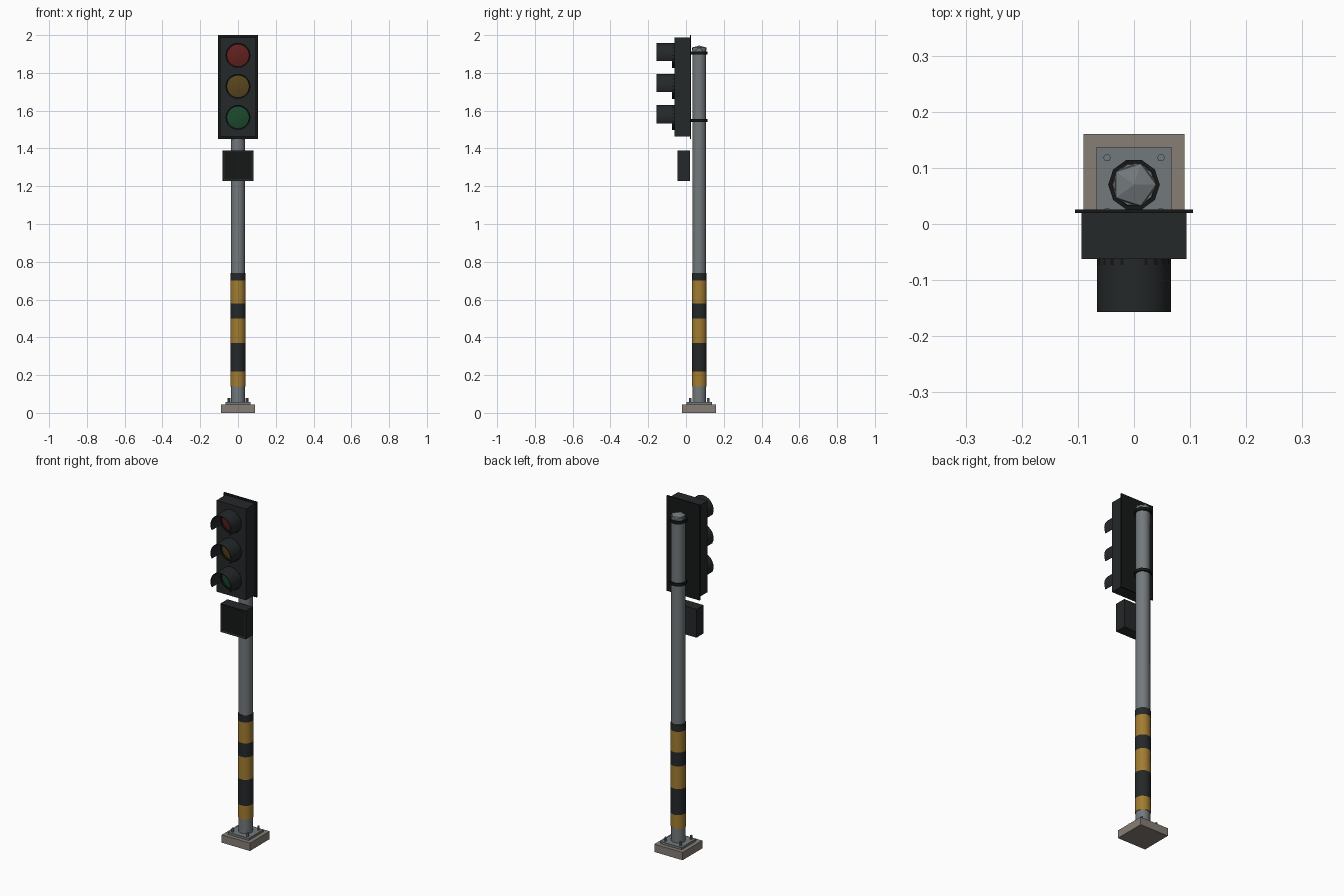
import bpy, bmesh
from math import pi, sin, cos, radians

if "Cube" in bpy.data.objects:
    bpy.data.objects.remove(bpy.data.objects["Cube"])

def mat(name, r, g, b):
    m = bpy.data.materials.new(name)
    m.diffuse_color = (r, g, b, 1)
    m.use_nodes = True
    m.node_tree.nodes["Principled BSDF"].inputs["Base Color"].default_value = m.diffuse_color
    return m

DARK = mat("dark_paint", 0.018, 0.021, 0.022)
BLACK = mat("black_panel", 0.008, 0.009, 0.009)
STEEL = mat("steel", 0.17, 0.19, 0.20)
STONE = mat("concrete", 0.24, 0.21, 0.18)
YELLOW = mat("yellow_stripe", 0.36, 0.20, 0.03)
RED_L = mat("red_glass", 0.12, 0.015, 0.013)
AMB_L = mat("amber_glass", 0.10, 0.06, 0.012)
GRN_L = mat("green_glass", 0.012, 0.065, 0.025)
PY = 0.07  # pole axis

def finish(name, bm, m, smooth=None):
    bmesh.ops.recalc_face_normals(bm, faces=bm.faces)
    me = bpy.data.meshes.new(name)
    bm.to_mesh(me)
    bm.free()
    ob = bpy.data.objects.new(name, me)
    bpy.context.collection.objects.link(ob)
    me.materials.append(m)
    if smooth:
        bpy.context.view_layer.objects.active = ob
        bpy.ops.object.select_all(action='DESELECT')
        ob.select_set(True)
        bpy.ops.object.shade_smooth_by_angle(angle=radians(smooth))
    return ob

def box(name, x, y, z, m, recess=0):
    """Box from (min, max) pairs, optionally with a recessed front."""
    bm = bmesh.new()
    bmesh.ops.create_cube(bm, size=1)
    for v in bm.verts:
        v.co = [lo + (c + 0.5) * (hi - lo) for c, (lo, hi) in zip(v.co, (x, y, z))]
    bm.normal_update()
    if recess:
        front = [f for f in bm.faces if f.normal.y < -0.9]
        bmesh.ops.inset_region(bm, faces=front, thickness=0.009)
        bmesh.ops.translate(bm, vec=(0, recess, 0), verts=front[0].verts)
    return finish(name, bm, m)

def tube(name, r, z0, z1, m, sides=10, x=0, y=PY, smooth=40):
    """Vertical capped cylinder."""
    bm = bmesh.new()
    loops = [[bm.verts.new((x + r * cos(2 * pi * i / sides), y + r * sin(2 * pi * i / sides), z))
              for i in range(sides)] for z in (z0, z1)]
    for i in range(sides):
        j = (i + 1) % sides
        bm.faces.new((loops[0][i], loops[0][j], loops[1][j], loops[1][i]))
    bm.faces.new(loops[0][::-1])
    bm.faces.new(loops[1])
    return finish(name, bm, m, smooth)

def arc_shell(name, cz, ro, ri, y0, y1, a0, a1, n, m):
    """Ring or partial ring extruded along y."""
    bm = bmesh.new()
    full = abs(a1 - a0) >= 360
    rows = []
    for i in range(n if full else n + 1):
        a = radians(a0 + (a1 - a0) * i / n)
        rows.append([bm.verts.new((r * cos(a), y, cz + r * sin(a)))
                     for r, y in ((ro, y0), (ro, y1), (ri, y1), (ri, y0))])
    for i in range(n):
        a, b = rows[i], rows[(i + 1) % len(rows)]
        for k in range(4):
            q = (k + 1) % 4
            bm.faces.new((a[k], a[q], b[q], b[k]))
    if not full:
        bm.faces.new(rows[0])
        bm.faces.new(rows[-1])
    return finish(name, bm, m, 40)

def lens(name, cz, r, m, n=20):
    """Shallow domed disc facing -y."""
    bm = bmesh.new()
    rings = [[bm.verts.new((k * r * cos(2 * pi * i / n), y, cz + k * r * sin(2 * pi * i / n)))
              for i in range(n)] for k, y in ((1, -0.064), (0.6, -0.070))]
    tip = bm.verts.new((0, -0.073, cz))
    for i in range(n):
        j = (i + 1) % n
        bm.faces.new((rings[0][i], rings[0][j], rings[1][j], rings[1][i]))
        bm.faces.new((rings[1][i], rings[1][j], tip))
    return finish(name, bm, m, 60)

# Footing, base plate and anchor bolts
box("footing", (-0.09, 0.09), (-0.02, 0.16), (0, 0.045), STONE)
box("base_plate", (-0.067, 0.067), (PY - 0.067, PY + 0.067), (0.045, 0.058), STEEL)
for i, (sx, sy) in enumerate(((-1, -1), (1, -1), (1, 1), (-1, 1))):
    tube(f"anchor_bolt_{i}", 0.007, 0.055, 0.08, STEEL, 6, sx * 0.048, PY + sy * 0.048, 20)

# Pole and faceted cap
tube("pole", 0.038, 0.055, 1.93, STEEL)
bm = bmesh.new()
bmesh.ops.create_icosphere(bm, subdivisions=1, radius=0.044)
for v in bm.verts:
    v.co = (v.co.x, v.co.y + PY, v.co.z * 0.42 + 1.926)
finish("pole_cap", bm, STEEL)

# Striped warning sleeve
levels = (0.14, 0.22, 0.37, 0.50, 0.58, 0.70, 0.74)
for i, (a, b) in enumerate(zip(levels, levels[1:])):
    tube(f"sleeve_band_{i}", 0.041, a, b, DARK if i % 2 else YELLOW)

# Clamps and brackets holding the signal head
for name, z in (("lower", 1.548), ("upper", 1.906)):
    tube(name + "_clamp", 0.046, z - 0.008, z + 0.008, BLACK)
    box(name + "_bracket", (-0.015, 0.015), (0.02, 0.045), (z - 0.008, z + 0.008), BLACK)

# Signal head
box("backplate", (-0.105, 0.105), (0.020, 0.026), (1.45, 2.0), BLACK)
box("signal_housing", (-0.094, 0.094), (-0.062, 0.021), (1.462, 1.988), DARK)
for name, z, m in (("red", 1.893, RED_L), ("amber", 1.729, AMB_L), ("green", 1.564, GRN_L)):
    arc_shell(name + "_bezel", z, 0.066, 0.058, -0.073, -0.06, 0, 360, 20, BLACK)
    arc_shell(name + "_visor", z, 0.066, 0.061, -0.157, -0.06, -28, 208, 16, DARK)
    lens(name + "_lens", z, 0.06, m)

# Small secondary signal box
box("lower_box", (-0.081, 0.081), (-0.045, 0.02), (1.227, 1.39), DARK, recess=0.004)
box("lower_box_panel", (-0.071, 0.071), (-0.0425, -0.038), (1.237, 1.38), BLACK)
